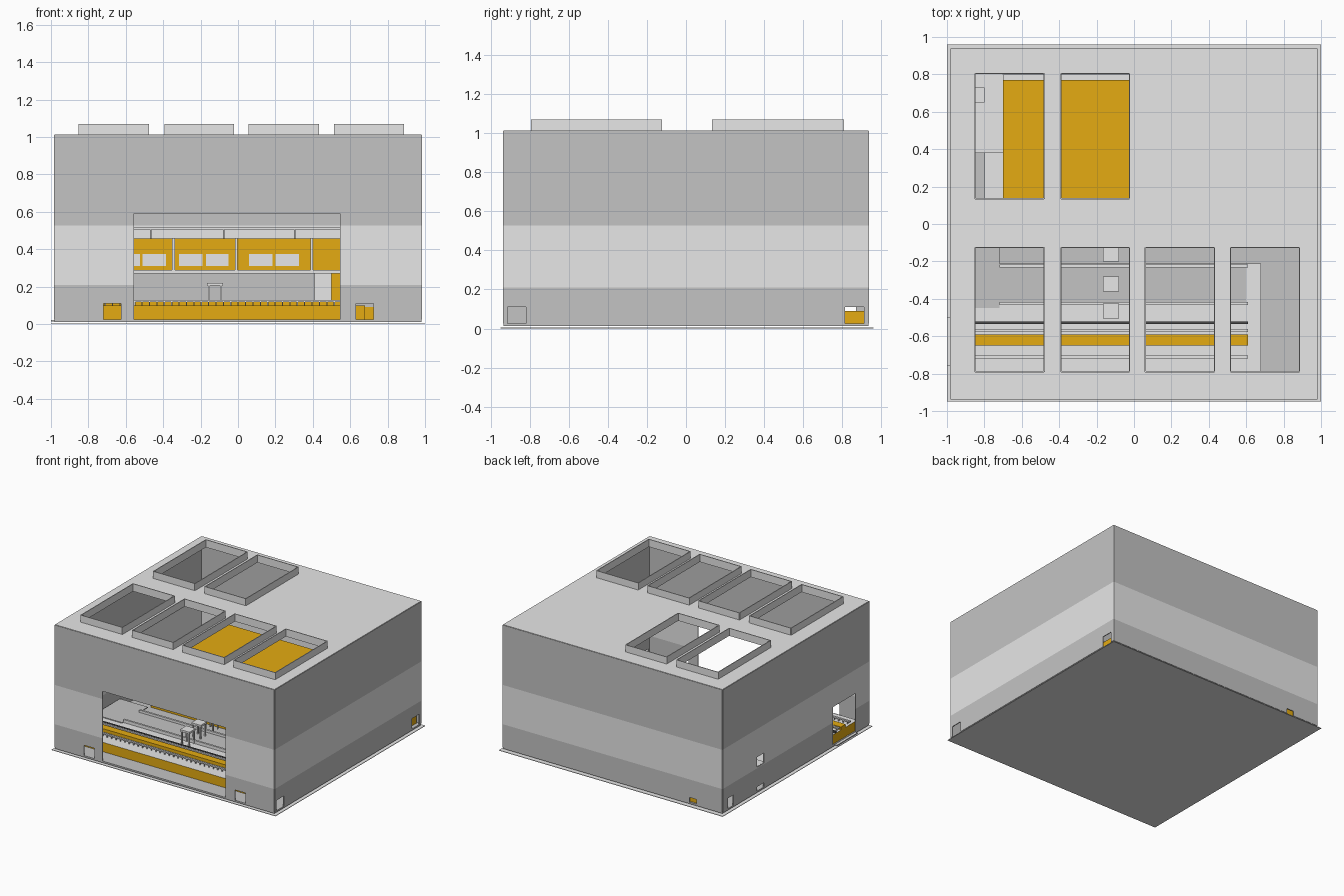
import bpy, bmesh

cube = bpy.data.objects.get("Cube")
if cube:
    bpy.data.objects.remove(cube)


def material(name, rgb):
    m = bpy.data.materials.new(name)
    m.use_nodes = True
    m.diffuse_color = (*rgb, 1)
    m.node_tree.nodes["Principled BSDF"].inputs["Base Color"].default_value = (*rgb, 1)
    return m


LIGHT = material("light grey", (.8, .8, .8))
MID = material("mid grey", (.55, .55, .55))
YELLOW = material("yellow", (.78, .41, .006))
DARK = material("dark grey", (.07, .07, .07))


def finish(name, bm, mats):
    bmesh.ops.recalc_face_normals(bm, faces=bm.faces)
    me = bpy.data.meshes.new(name)
    bm.to_mesh(me)
    bm.free()
    for m in mats:
        me.materials.append(m)
    ob = bpy.data.objects.new(name, me)
    bpy.context.collection.objects.link(ob)
    return ob


def box(name, x, y, z, mat, top=None):
    """Box from (low, high) ranges, with an optional top colour."""
    bm = bmesh.new()
    bmesh.ops.create_cube(bm, size=1)
    for v in bm.verts:
        v.co = [r[0] + (c + .5) * (r[1] - r[0]) for c, r in zip(v.co, (x, y, z))]
    bm.normal_update()
    for f in bm.faces:
        f.material_index = int(top is not None and f.normal.z > .5)
    return finish(name, bm, [mat, top or mat])


def panel(name, u, v, place, holes=(), banded=False):
    """Thin sheet with rectangular holes (u0, u1, v0, v1); bands by height."""
    us = sorted({*u, *(h[i] for h in holes for i in (0, 1))})
    vs = sorted({*v, *(h[i] for h in holes for i in (2, 3))})
    bm = bmesh.new()
    for a, b in zip(us, us[1:]):
        for c, d in zip(vs, vs[1:]):
            mu, mv = (a + b) / 2, (c + d) / 2
            if any(h[0] < mu < h[1] and h[2] < mv < h[3] for h in holes):
                continue
            f = bm.faces.new([bm.verts.new(place(*p)) for p in ((a, c), (b, c), (b, d), (a, d))])
            f.material_index = int(banded and not BAND[0] < mv < BAND[1])
    bmesh.ops.remove_doubles(bm, verts=bm.verts, dist=1e-5)
    ob = finish(name, bm, [LIGHT, MID])
    mod = ob.modifiers.new("thickness", "SOLIDIFY")
    mod.thickness = .006
    mod.offset = 0
    return ob


# Shell: base sheet, floor, banded walls and roof
BAND = (.21, .527)
LOW, ROOF = .025, 1.01
X, Y = .98, .935
heights = (LOW, *BAND, ROOF)
box("base_sheet", (-1, 1), (-.95, .96), (0, .004), LIGHT)
box("hall_floor", (-X, X), (-Y, Y), (.012, LOW), MID)

panel("front_wall", (-X, X), heights, lambda u, z: (u, -Y, z),
      [(-.555, .545, LOW, .59), (-.72, -.625, LOW, .11), (.63, .725, LOW, .11)], True)
panel("back_wall", (-X, X), heights, lambda u, z: (u, Y, z),
      [(-.75, -.69, LOW, .065)], True)
panel("left_wall", (-Y, Y), heights, lambda u, z: (X, u, z),
      [(-.915, -.82, LOW, .11), (.815, .91, LOW, .11)], True)
panel("right_wall", (-Y, Y), heights, lambda u, z: (-X, u, z),
      [(-.76, -.47, LOW, .335), (.41, .5, .22, .3), (.41, .5, LOW, .06),
       (.8, .87, LOW, .11)], True)
box("side_threshold", (-1, -X), (-.76, -.5), (.014, .022), LIGHT)

# Skylights: four along the front, two at the back
columns = [(-.85, -.48), (-.39, -.025), (.06, .43), (.515, .885)]
openings = [(*c, -.79, -.125) for c in columns] + [(*c, .135, .805) for c in columns[:2]]
panel("roof", (-X, X), (-Y, Y), lambda u, v: (u, v, ROOF), openings)
for x0, x1, y0, y1 in openings:
    for x in (x0, x1):
        panel("skylight_side", (y0, y1), (ROOF, 1.07), lambda u, z: (x, u, z))
    for y in (y0, y1):
        panel("skylight_end", (x0, x1), (ROOF, 1.07), lambda u, z: (u, y, z))

# Front platform with sunken bed, strips and rails
END = .61
box("front_platform", (-.97, .68), (-.8, -.21), (LOW, .1), YELLOW, LIGHT)
box("corner_floor", (-.97, -.72), (-.45, -.12), (.1, .106), MID)
box("bed", (-.72, .6), (-.42, -.23), (.1, .106), MID)
for y in (-.425, -.225):
    box("bed_kerb", (-.72, END), (y - .008, y + .008), (.1, .125), LIGHT)
box("yellow_strip", (-.97, END), (-.65, -.59), (.1, .125), YELLOW)
box("dark_strip", (-.97, END), (-.535, -.52), (.1, .115), DARK)
for y in (-.71, -.57):
    box("guide_rail", (-.97, END), (y - .008, y + .008), (.118, .128), LIGHT)
    for i in range(40):
        x = -.95 + i * .0395
        box("guide_post", (x, x + .006), (y - .004, y + .004), (.1, .118), MID)

# Small portal tables across the bed
for y in (-.16, -.32, -.465):
    box("portal_top", (-.165, -.08), (y - .04, y + .04), (.205, .22), LIGHT)
    for x in (-.16, -.095):
        for dy in (-.035, .025):
            box("portal_leg", (x, x + .01), (y + dy, y + dy + .01), (.1, .205), LIGHT)

# Back platform, lower storey and upper yellow storey
box("back_platform", (-.8, .95), (.03, .92), (LOW, .09), YELLOW, LIGHT)
box("lower_storey", (-.7, .95), (.03, .77), (.09, .27), MID)
box("storey_slab", (-.7, .97), (-.04, .8), (.27, .29), LIGHT)
box("upper_storey", (-.7, .97), (0, .77), (.29, .458), YELLOW)
for x0, x1 in [(-.56, -.525), (-.51, -.385), (-.315, -.19),
               (-.17, -.05), (.06, .185), (.2, .325)]:
    box("window", (x0, x1), (-.006, .002), (.31, .375), LIGHT)
for x in (-.345, -.01, .395):
    box("post", (x - .007, x + .007), (-.035, -.02), (.29, .46), LIGHT)
for x0, x1 in [(-.56, -.35), (-.33, -.03), (0, .38)]:
    box("lower_panel", (x0, x1), (.022, .031), (.09, .215), MID)
box("light_column", (.41, .5), (-.03, .03), (.09, .27), LIGHT)
box("yellow_column", (.5, .56), (-.02, .03), (.09, .27), YELLOW)

# Landing beside the upper storey
box("landing", (-.97, -.7), (.38, .81), (.2, .215), LIGHT)
box("landing_step", (-.85, -.8), (.65, .73), (.215, .24), LIGHT)

# Hanging beam with rods
box("hanging_beam", (-.7, .95), (.1, .112), (.505, .515), LIGHT)
for x in (-.47, -.08, .3):
    box("hanging_rod", (x, x + .008), (.1, .108), (.458, .505), MID)
